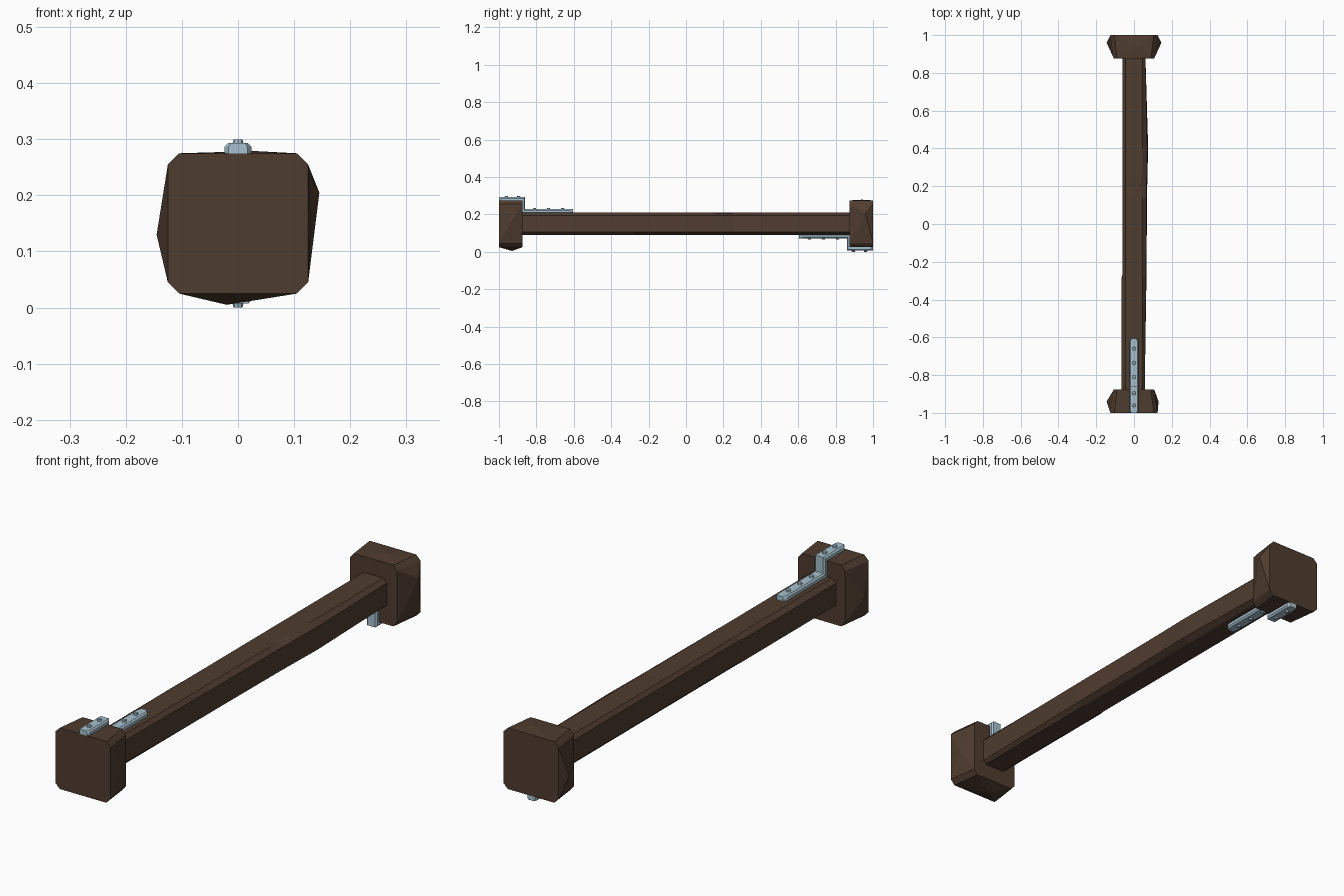
import bpy, bmesh, math
from mathutils import Matrix, Vector

if "Cube" in bpy.data.objects:
    bpy.data.objects.remove(bpy.data.objects["Cube"])


def material(name, color):
    m = bpy.data.materials.new(name)
    m.diffuse_color = (*color, 1)
    m.use_nodes = True
    m.node_tree.nodes["Principled BSDF"].inputs["Base Color"].default_value = m.diffuse_color
    return m


wood = material("dark_wood", (0.078, 0.045, 0.028))
steel = material("steel", (0.38, 0.53, 0.62))
MID = 0.15  # height of the beam axis


def finish(bm, name, mat):
    bmesh.ops.recalc_face_normals(bm, faces=bm.faces)
    me = bpy.data.meshes.new(name)
    bm.to_mesh(me)
    bm.free()
    me.materials.append(mat)
    ob = bpy.data.objects.new(name, me)
    bpy.context.collection.objects.link(ob)
    return ob


def octagon(h, c):
    k = h - c
    return [(h, -k), (h, k), (k, h), (-k, h), (-h, k), (-h, -k), (-k, -h), (k, -h)]


def loft(bm, rings, apexes=None):
    """Skin rings of points; a side with an apex becomes a fan of triangles."""
    apexes = apexes or {}
    vs = [[bm.verts.new(p) for p in r] for r in rings]
    n = len(vs[0])
    for a, b in zip(vs, vs[1:]):
        for i in range(n):
            j = (i + 1) % n
            quad = [a[i], a[j], b[j], b[i]]
            if i in apexes:
                tip = bm.verts.new(apexes[i])
                for k in range(4):
                    bm.faces.new((quad[k], quad[(k + 1) % 4], tip))
            else:
                bm.faces.new(quad)
    bm.faces.new(vs[0])
    bm.faces.new(vs[-1])


# End blocks: chamfered, narrowing inwards, with hewn bulges on the sides
def end_block(name, s, apexes):
    bm = bmesh.new()
    pts = octagon(0.125, 0.02)
    outer = [(x, s, MID + z) for x, z in pts]
    inner = [(x * 0.85, s * 0.875, MID + z) for x, z in pts]
    loft(bm, [outer, inner], apexes)
    finish(bm, name, wood)


# side index: 0 right, 2 top, 4 left, 6 bottom
end_block("front_block", -1, {0: (0.13, -0.94, 0.15), 4: (-0.145, -0.94, 0.13),
                              6: (-0.02, -0.93, 0.005)})
end_block("back_block", 1, {0: (0.145, 0.96, 0.205), 4: (-0.145, 0.96, 0.13),
                            2: (0.03, 0.94, 0.279)})

# Beam: octagonal section with uneven sides and one small nick
bm = bmesh.new()
rings = []
for y, right, left, nick in [(-0.9, -0.004, 0.005, 0), (-0.28, 0.006, 0.005, 0),
                             (-0.26, 0.006, 0, 0), (0.14, 0.009, 0, 0),
                             (0.2, 0.01, 0, 0.014), (0.26, 0.011, 0, 0),
                             (0.4, 0.015, 0, 0), (0.9, 0, 0, 0)]:
    ring = []
    for i, (x, z) in enumerate(octagon(0.06, 0.015)):
        if i in (0, 1):
            x += right * (1 if i == 0 else 0.7)
        if i in (4, 5):
            x -= left
        if i == 2:
            x -= nick
            z -= nick * 0.3
        ring.append((x, y, MID + z))
    rings.append(ring)
loft(bm, rings)
finish(bm, "beam", wood)


# Stepped strap with chamfered outer edges, plus its rivets
def strap(name, rot):
    turn = (Matrix.Translation((0, 0, MID)) @ Matrix.Rotation(rot, 4, 'X')
            @ Matrix.Translation((0, 0, -MID)))
    bm = bmesh.new()
    path = [((-1.0, 0.274), (-1.0, 0.293), 0.017),
            ((-0.99, 0.274), (-0.99, 0.293), 0.024),
            ((-0.876, 0.274), (-0.86, 0.293), 0.024),
            ((-0.876, 0.209), (-0.86, 0.228), 0.024),
            ((-0.62, 0.209), (-0.62, 0.228), 0.024),
            ((-0.605, 0.209), (-0.605, 0.228), 0.015)]
    rings = []
    for a, b, w in path:
        a, b = Vector(a), Vector(b)
        m = a.lerp(b, 0.65)
        rings.append([(x, p.x, p.y) for x, p in
                      [(-w, a), (w, a), (w, m), (w * 0.75, b), (-w * 0.75, b), (-w, m)]])
    loft(bm, rings)
    bm.transform(turn)
    finish(bm, name, steel)

    bm = bmesh.new()
    for y, z in [(-0.96, 0.293), (-0.895, 0.293),
                 (-0.81, 0.228), (-0.735, 0.228), (-0.66, 0.228)]:
        bmesh.ops.create_cone(bm, cap_ends=True, segments=8, radius1=0.011,
                              radius2=0.008, depth=0.012,
                              matrix=Matrix.Translation((0, y, z + 0.001)))
    bm.transform(turn)
    finish(bm, name + "_rivets", steel)


strap("top_strap", 0)
strap("bottom_strap", math.pi)
